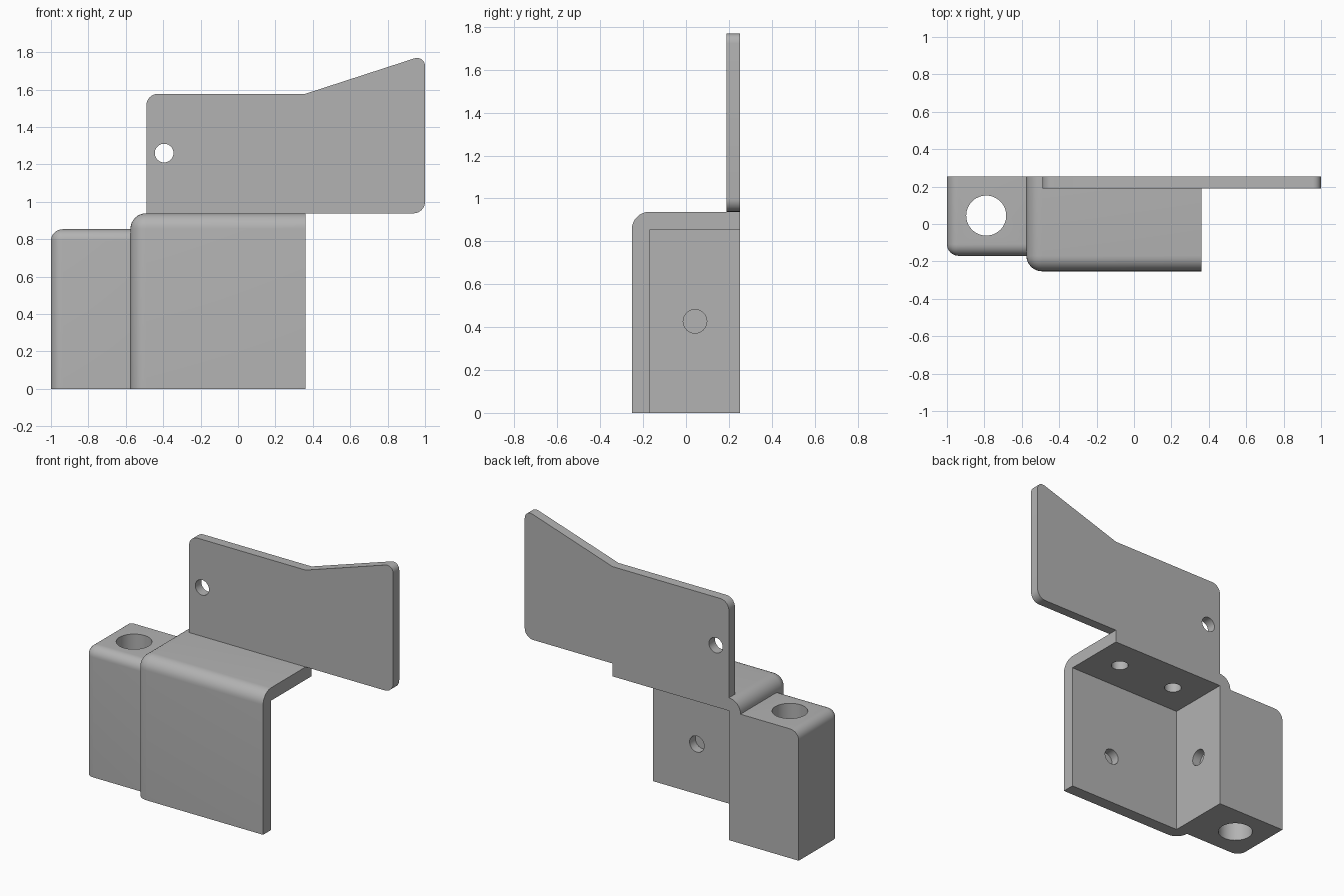
import bpy
import bmesh
from mathutils import Vector

old = bpy.data.objects.get("Cube")
if old:
    bpy.data.objects.remove(old, do_unlink=True)

grey = bpy.data.materials.new("plain grey")
grey.use_nodes = True
COLOR = (0.45, 0.45, 0.45, 1)
grey.diffuse_color = COLOR
grey.node_tree.nodes["Principled BSDF"].inputs["Base Color"].default_value = COLOR


def finish(name, bm):
    bmesh.ops.recalc_face_normals(bm, faces=bm.faces)
    mesh = bpy.data.meshes.new(name)
    bm.to_mesh(mesh)
    bm.free()
    mesh.materials.append(grey)
    obj = bpy.data.objects.new(name, mesh)
    bpy.context.collection.objects.link(obj)
    return obj


def round_edges(bm, edges, radius):
    bmesh.ops.bevel(bm, geom=edges, offset=radius, offset_type='OFFSET',
                    segments=8, profile=0.5, affect='EDGES')


def box(name, low, high, radius=0):
    """Box whose right, front and top edges are rounded where they meet."""
    low, high = Vector(low), Vector(high)
    bm = bmesh.new()
    bmesh.ops.create_cube(bm, size=1)
    for v in bm.verts:
        v.co = [(low[i] + high[i]) / 2 + v.co[i] * (high[i] - low[i]) for i in range(3)]
    if radius:
        corner = Vector((low.x, low.y, high.z))
        vert = min(bm.verts, key=lambda v: (v.co - corner).length)
        round_edges(bm, list(vert.link_edges), radius)
    return finish(name, bm)


def drill(center, axis, radius, depth):
    """Cylinder cutter centred on a point."""
    bm = bmesh.new()
    turn = Vector((0, 0, 1)).rotation_difference(Vector(axis)).to_matrix().to_4x4()
    turn.translation = center
    bmesh.ops.create_cone(bm, cap_ends=True, segments=48, radius1=radius,
                          radius2=radius, depth=depth, matrix=turn)
    return finish("cutter", bm)


def cut(obj, cutters):
    bpy.context.view_layer.objects.active = obj
    for cutter in cutters:
        cutter.hide_render = True
        mod = obj.modifiers.new("cut", 'BOOLEAN')
        mod.operation = 'DIFFERENCE'
        mod.solver = 'EXACT'
        mod.object = cutter
        bpy.ops.object.modifier_apply(modifier=mod.name)
        bpy.data.objects.remove(cutter, do_unlink=True)


X, Y, Z = (1, 0, 0), (0, 1, 0), (0, 0, 1)
BACK, FRONT = 0.253, -0.253
WALL_X, INNER_X, END_X = -0.575, -0.49, 0.36
INNER_Y, INNER_Z, TOP = -0.17, 0.853, 0.938
BLIND = 0.12  # half of this is the depth of a blind hole

# Side block with a vertical through hole
block = box("side_block", (-1, INNER_Y, 0), (WALL_X, BACK, INNER_Z), 0.062)
cut(block, [drill((-0.79, 0.045, 0.4), Z, 0.107, 2)])

# Hollow cover, open at the back, the left and the bottom
cover = box("cover", (WALL_X, FRONT, 0), (END_X, BACK, TOP), 0.083)
cut(cover, [
    box("cutter", (INNER_X, INNER_Y, -1), (1, 1, INNER_Z)),
    drill((INNER_X, 0.042, 0.427), X, 0.055, BLIND),
    drill((0.04, INNER_Y, 0.33), Y, 0.053, BLIND),
    drill((0.152, 0.042, INNER_Z), Z, 0.053, BLIND),
    drill((-0.282, 0.042, INNER_Z), Z, 0.053, BLIND),
])

# Upright plate with a slanted top and three rounded corners
outline = [(INNER_X, TOP), (1, TOP), (1, 1.785), (END_X, 1.577), (INNER_X, 1.577)]
bm = bmesh.new()
face = bm.faces.new([bm.verts.new((x, 0.19, z)) for x, z in outline])
side = bmesh.ops.extrude_face_region(bm, geom=[face])["geom"]
for v in side:
    if isinstance(v, bmesh.types.BMVert):
        v.co.y = BACK
rounded = [outline[1], outline[2], outline[4]]
corners = []
for e in bm.edges:
    a, b = e.verts
    if abs(a.co.y - b.co.y) > 0.01:
        if any(abs(a.co.x - x) + abs(a.co.z - z) < 0.001 for x, z in rounded):
            corners.append(e)
round_edges(bm, corners, 0.062)
plate = finish("upright_plate", bm)
cut(plate, [drill((-0.395, 0.2, 1.26), Y, 0.05, 1)])

# Smooth the rounds and keep the corners crisp
for obj in (block, cover, plate):
    bpy.ops.object.select_all(action='DESELECT')
    obj.select_set(True)
    bpy.context.view_layer.objects.active = obj
    bpy.ops.object.shade_smooth_by_angle(angle=0.5)
